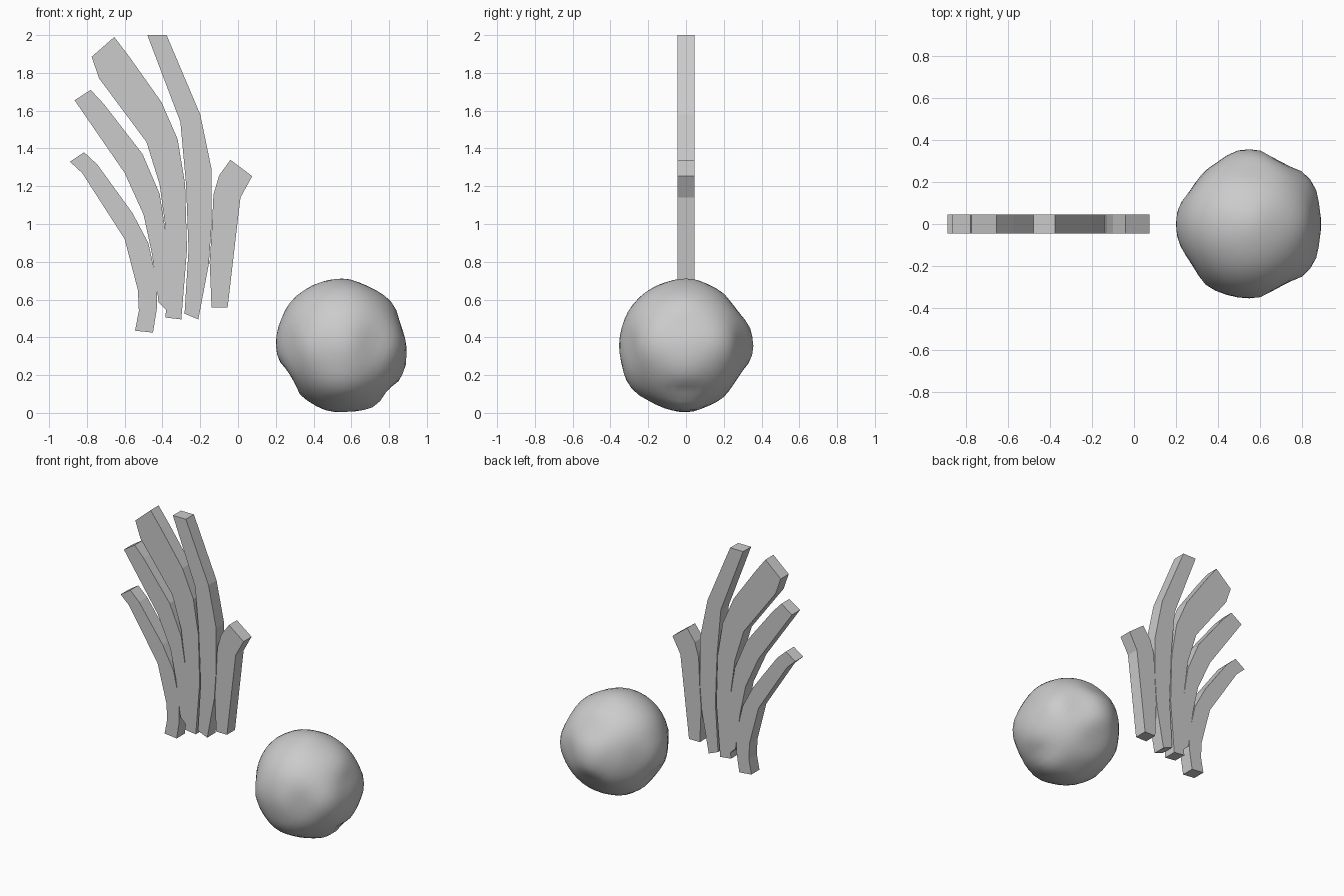
import bpy, bmesh, math
from mathutils import Vector

if "Cube" in bpy.data.objects:
    bpy.data.objects.remove(bpy.data.objects["Cube"])

HALF = 0.045  # half thickness of the blades


def blade(name, left, right):
    """Flat ribbon: left edge (top to bottom) joined to right edge, extruded in y."""
    outline = left + right[::-1]
    bm = bmesh.new()
    face = bm.faces.new([bm.verts.new((x, -HALF, z)) for x, z in outline])
    ext = bmesh.ops.extrude_face_region(bm, geom=[face], use_keep_orig=True)
    moved = [g for g in ext["geom"] if isinstance(g, bmesh.types.BMVert)]
    bmesh.ops.translate(bm, verts=moved, vec=(0, 2 * HALF, 0))
    bmesh.ops.recalc_face_normals(bm, faces=bm.faces)
    return add(name, bm)


def add(name, bm):
    me = bpy.data.meshes.new(name)
    bm.to_mesh(me)
    bm.free()
    ob = bpy.data.objects.new(name, me)
    bpy.context.collection.objects.link(ob)
    return ob


# Fan of five curved blades
blade("blade_outer_left",
      [(-.89, 1.33), (-.825, 1.27), (-.60, .92), (-.53, .65), (-.525, .54), (-.545, .435)],
      [(-.815, 1.38), (-.745, 1.315), (-.56, 1.06), (-.475, .90), (-.43, .70), (-.43, .55), (-.45, .425)])
blade("blade_left",
      [(-.865, 1.655), (-.60, 1.27), (-.50, 1.05), (-.455, .84), (-.42, .585)],
      [(-.78, 1.71), (-.71, 1.635), (-.505, 1.37), (-.415, 1.16), (-.38, .94), (-.37, .65), (-.38, .545)])
blade("blade_middle",
      [(-.775, 1.885), (-.735, 1.77), (-.485, 1.435), (-.415, 1.21), (-.385, .99), (-.37, .65), (-.385, .505)],
      [(-.655, 1.99), (-.575, 1.885), (-.405, 1.645), (-.32, 1.45), (-.28, 1.21), (-.27, .865), (-.30, .495)])
blade("blade_tall",
      [(-.48, 2.0), (-.305, 1.54), (-.275, 1.21), (-.262, .865), (-.283, .525)],
      [(-.378, 2.0), (-.20, 1.58), (-.14, 1.29), (-.14, .99), (-.155, .785), (-.21, .495)])
blade("blade_right",
      [(-.04, 1.34), (-.10, 1.257), (-.13, 1.156), (-.14, .945), (-.15, .80), (-.14, .557)],
      [(.075, 1.253), (.013, 1.14), (-.013, .92), (-.055, .557)])

# Lumpy ball: contour samples in three planes, blended over an icosphere
CENTRE = Vector((.55, 0, .355))
plan = [(.34, 0), (.295, .21), (.15, .295), (0, .36), (-.19, .27), (-.26, .19), (-.348, 0),
        (-.267, -.2), (-.205, -.295), (0, -.35), (.15, -.295), (.295, -.21)]
front = [(0, .357), (.145, .312), (.25, .245), (.315, .095), (.336, -.11), (.317, -.17), (.24, -.23),
         (.18, -.32), (-.066, -.347), (-.19, -.286), (-.265, -.165), (-.352, .04), (-.254, .254), (-.127, .333)]
side = [(.175, .296), (.256, .206), (.352, .042), (.27, -.175), (.143, -.307), (-.14, -.32),
        (-.296, -.217), (-.36, 0), (-.296, .20), (-.227, .275)]
samples = ([Vector((u, v, 0)) for u, v in plan] + [Vector((u, 0, v)) for u, v in front]
           + [Vector((0, u, v)) for u, v in side])
samples = [(p.normalized(), p.length) for p in samples]


def radius(d):
    total, weight = .338 * 2, 2.0
    for s, r in samples:
        w = 1 / (s.angle(d) ** 3 + .003)
        total += w * r
        weight += w
    return total / weight


bm = bmesh.new()
bmesh.ops.create_icosphere(bm, subdivisions=4, radius=1)
for v in bm.verts:
    d = v.co.normalized()
    v.co = CENTRE + d * radius(d)
    v.co.z = max(v.co.z, 0)
for f in bm.faces:
    f.smooth = True
add("lumpy_ball", bm)
